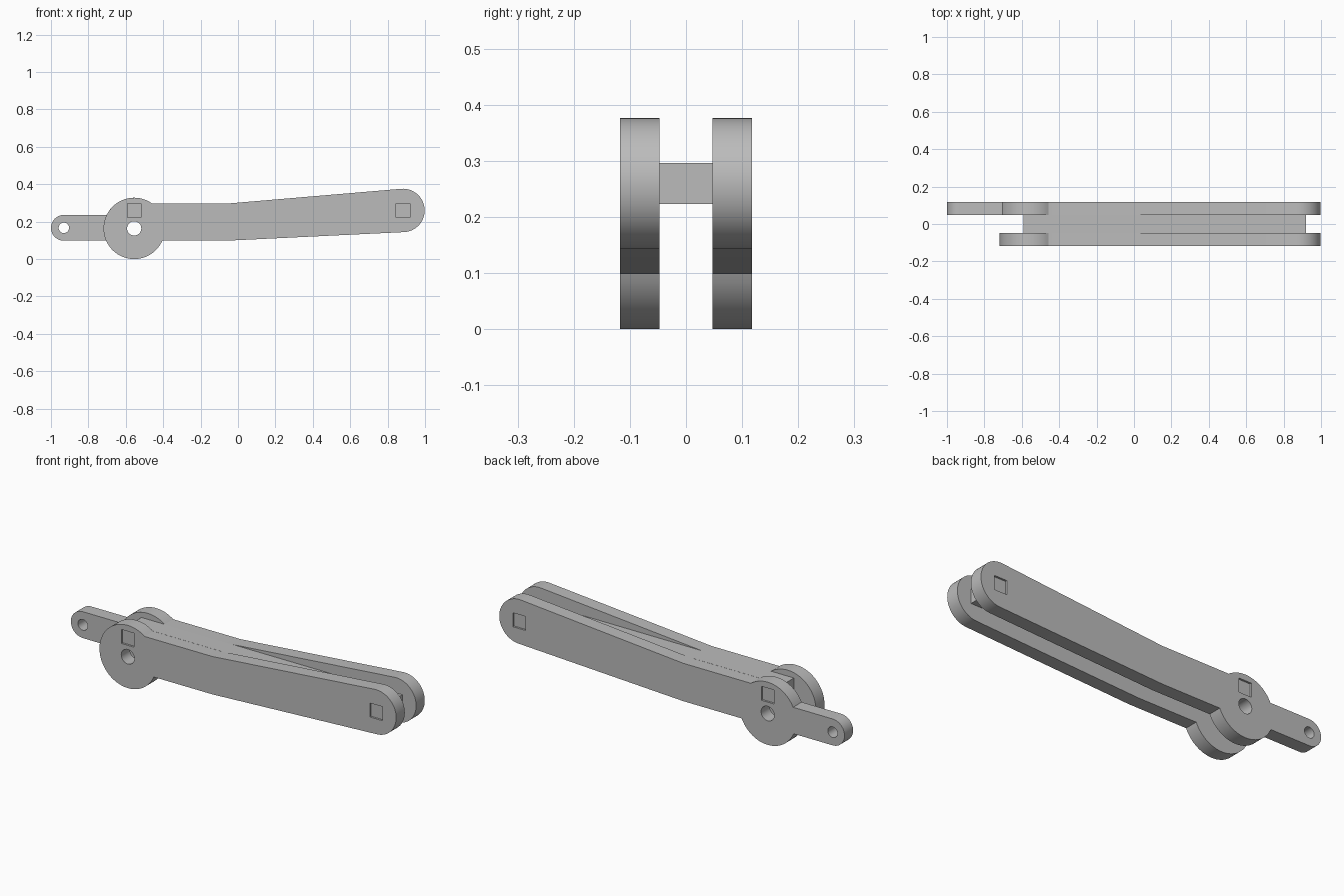
import bpy
import bmesh
from math import sin, cos, radians, asin, acos, degrees

cube = bpy.data.objects.get("Cube")
if cube:
    bpy.data.objects.remove(cube, do_unlink=True)

grey = bpy.data.materials.new("plain_grey")
grey.use_nodes = True
COLOUR = (0.5, 0.5, 0.5, 1)
grey.diffuse_color = COLOUR
grey.node_tree.nodes["Principled BSDF"].inputs["Base Color"].default_value = COLOUR

# Shared measures, in the x-z plane
INNER, OUTER = 0.047, 0.118
HUB, HUB_R = (-0.555, 0.164), 0.164
LUG, LUG_R = (-0.931, 0.167), 0.069
TIP, TIP_R = (0.882, 0.26), 0.116
LOW, HIGH, BEND = 0.098, 0.296, -0.067
PEG_Z, PEG_HALF = 0.26, 0.0365


def arc(centre, r, start, end, steps):
    """Points on an arc, angles in degrees."""
    angles = [radians(start + (end - start) * i / steps) for i in range(steps + 1)]
    return [(centre[0] + r * cos(a), centre[1] + r * sin(a)) for a in angles]


def circle(centre, r, steps=32):
    return arc(centre, r, 0, 360, steps)[:-1]


def square(x):
    h = PEG_HALF
    return [(x - h, PEG_Z - h), (x + h, PEG_Z - h), (x + h, PEG_Z + h), (x - h, PEG_Z + h)]


def hub_angle(z):
    return degrees(asin((z - HUB[1]) / HUB_R))


def slab(name, loops, y0, y1):
    """Fill an outline with holes and give it thickness along y."""
    bm = bmesh.new()
    edges = []
    for loop in loops:
        vs = [bm.verts.new((x, y0, z)) for x, z in loop]
        edges += [bm.edges.new((v, vs[i - 1])) for i, v in enumerate(vs)]
    bmesh.ops.triangle_fill(bm, edges=edges, use_beauty=True)
    ext = bmesh.ops.extrude_face_region(bm, geom=bm.faces[:])
    moved = [g for g in ext["geom"] if isinstance(g, bmesh.types.BMVert)]
    bmesh.ops.translate(bm, verts=moved, vec=(0, y1 - y0, 0))
    bmesh.ops.recalc_face_normals(bm, faces=bm.faces[:])
    bmesh.ops.dissolve_limit(bm, angle_limit=radians(0.1), verts=bm.verts[:], edges=bm.edges[:])
    mesh = bpy.data.meshes.new(name)
    bm.to_mesh(mesh)
    bm.free()
    mesh.materials.append(grey)
    obj = bpy.data.objects.new(name, mesh)
    bpy.context.collection.objects.link(obj)
    bpy.ops.object.select_all(action="DESELECT")
    obj.select_set(True)
    bpy.context.view_layer.objects.active = obj
    bpy.ops.object.shade_smooth_by_angle(angle=radians(30))
    return obj


def side_plate(name, y0, y1, with_lug):
    # Tapering beam with a rounded tip
    outline = [(BEND, LOW)] + arc(TIP, TIP_R, -87, 95, 32) + [(BEND, HIGH)]
    # Round hub, with an optional lug on its far side
    top, bottom = hub_angle(HIGH), 360 + hub_angle(LOW)
    if with_lug:
        rise, drop = LUG[1] + LUG_R, LUG[1] - LUG_R
        outline += arc(HUB, HUB_R, top, 180 - hub_angle(rise), 24)
        outline += arc(LUG, LUG_R, 90, 270, 24)
        outline += arc(HUB, HUB_R, 180 - hub_angle(drop), bottom, 24)
    else:
        outline += arc(HUB, HUB_R, top, bottom, 56)
    holes = [circle(HUB, 0.038), square(HUB[0]), square(TIP[0])]
    if with_lug:
        holes.append(circle(LUG, 0.028))
    slab(name, [outline] + holes, y0, y1)


side_plate("front_plate", -OUTER, -INNER, False)
side_plate("back_plate", INNER, OUTER, True)

# Straight bar between the plates
left, right = HUB[0] - PEG_HALF, TIP[0] + PEG_HALF
lower, upper = PEG_Z - PEG_HALF, PEG_Z + PEG_HALF
slab("spacer_bar", [[(left, lower), (right, lower), (right, upper), (left, upper)]], -INNER, INNER)

# Square pegs set slightly below the outer faces
for label, x in (("hub", HUB[0]), ("tip", TIP[0])):
    for side, s in (("front", -1), ("back", 1)):
        slab(f"{side}_{label}_peg", [square(x)], s * INNER, s * (OUTER - 0.01))
